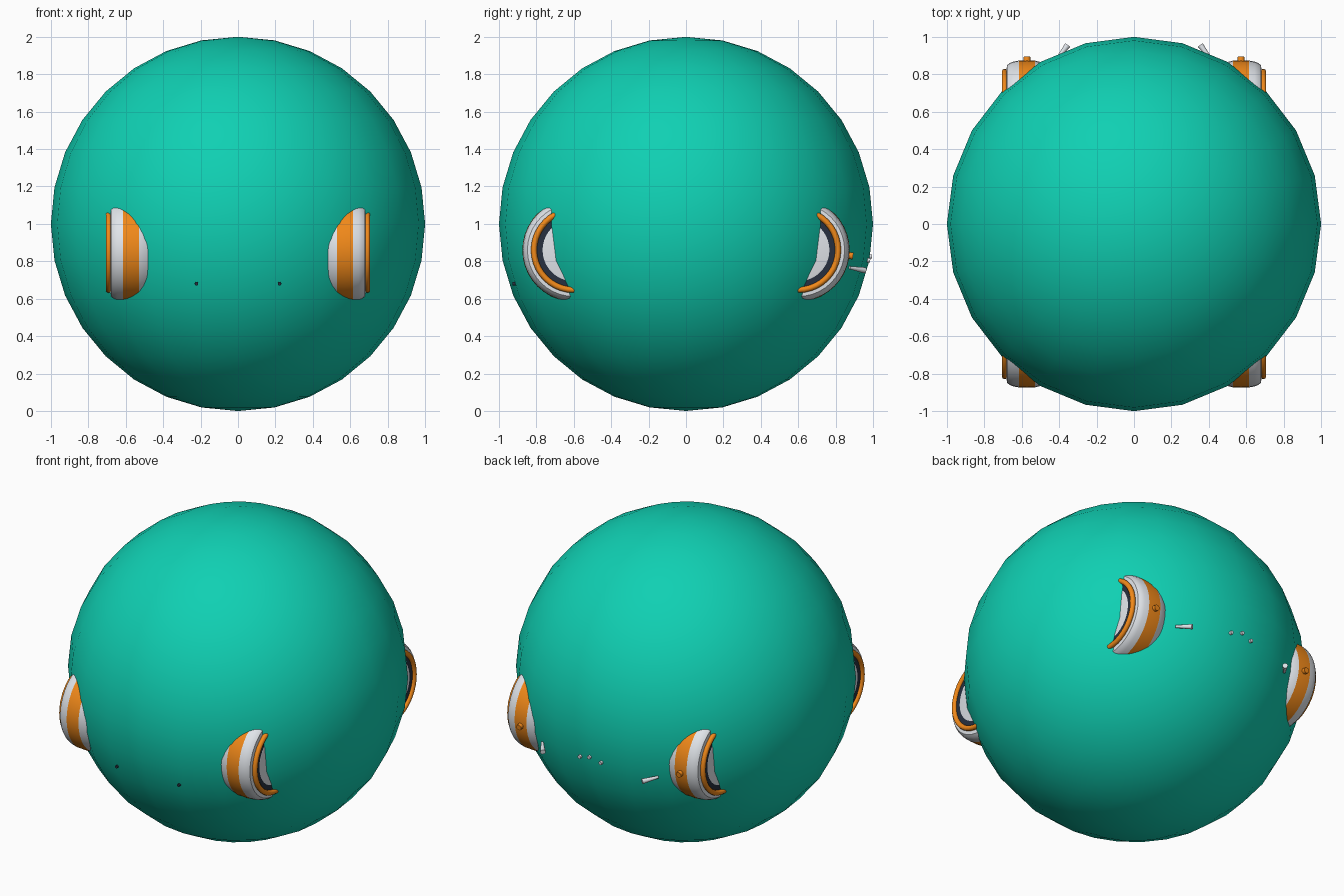
import bpy, math
from mathutils import Vector

if "Cube" in bpy.data.objects:
    bpy.data.objects.remove(bpy.data.objects["Cube"])


def mat(name, r, g, b):
    m = bpy.data.materials.new(name)
    m.diffuse_color = (r, g, b, 1)
    m.use_nodes = True
    m.node_tree.nodes["Principled BSDF"].inputs["Base Color"].default_value = m.diffuse_color
    return m


TEAL = mat("teal", 0.005, 0.63, 0.45)
ORANGE = mat("orange", 0.88, 0.25, 0.01)
WHITE = mat("white", 0.75, 0.78, 0.82)
DARK = mat("dark", 0.02, 0.03, 0.05)


def finish(name, material, angle=40):
    o = bpy.context.object
    o.name = name
    o.data.materials.append(material)
    bpy.ops.object.shade_smooth_by_angle(angle=math.radians(angle))
    return o


def lathe_x(name, profile, centre, side, material, seg=40):
    """Revolve (x, radius) points around an x axis through centre (y, z)."""
    verts, faces = [], []
    for x, r in profile:
        for k in range(seg):
            a = 2 * math.pi * k / seg
            verts.append((side * x, centre[0] + r * math.cos(a), centre[1] + r * math.sin(a)))
    for i in range(len(profile) - 1):
        for k in range(seg):
            n = (k + 1) % seg
            f = (i * seg + k, i * seg + n, (i + 1) * seg + n, (i + 1) * seg + k)
            faces.append(f if side < 0 else f[::-1])
    me = bpy.data.meshes.new(name)
    me.from_pydata(verts, [], faces)
    o = bpy.data.objects.new(name, me)
    bpy.context.collection.objects.link(o)
    bpy.context.view_layer.objects.active = o
    bpy.ops.object.select_all(action='DESELECT')
    o.select_set(True)
    return finish(name, material)


def spike(name, a, b, r1, r2, material):
    """Tapered cylinder from a to b."""
    a, b = Vector(a), Vector(b)
    bpy.ops.mesh.primitive_cone_add(vertices=12, radius1=r1, radius2=r2, depth=(b - a).length,
                                    location=(a + b) / 2,
                                    rotation=(b - a).to_track_quat('Z', 'Y').to_euler())
    return finish(name, material)


# Big enclosing ball
bpy.ops.mesh.primitive_uv_sphere_add(segments=24, ring_count=16, radius=1, location=(0, 0, 1))
finish("shell_ball", TEAL, 60)

# Four striped drum pods
for side, sn in ((-1, "left"), (1, "right")):
    for fy, yn in ((-1, "front"), (1, "back")):
        c = (fy * 0.6, 0.86)
        tag = f"{yn}_{sn}"
        lathe_x(f"pod_inner_{tag}", [(0.465, 0.001), (0.465, 0.245), (0.485, 0.262), (0.53, 0.273)],
                c, side, WHITE)
        lathe_x(f"pod_stripe_{tag}", [(0.53, 0.273), (0.572, 0.275), (0.615, 0.273)], c, side, ORANGE)
        lathe_x(f"pod_outer_{tag}", [(0.615, 0.273), (0.645, 0.268), (0.665, 0.26), (0.679, 0.248),
                                     (0.683, 0.2)], c, side, WHITE)
        lathe_x(f"pod_face_{tag}", [(0.683, 0.215), (0.69, 0.21), (0.69, 0.165)], c, side, DARK)
        lathe_x(f"pod_hub_{tag}", [(0.69, 0.167), (0.692, 0.16), (0.692, 0.001)], c, side, WHITE)
        bpy.ops.mesh.primitive_torus_add(major_segments=40, minor_segments=10, major_radius=0.213,
                                         minor_radius=0.016, location=(side * 0.691, c[0], c[1]),
                                         rotation=(0, math.pi / 2, 0))
        finish(f"pod_ring_{tag}", ORANGE)

    # Knob on each back pod, back spike, small front tip
    spike(f"pod_knob_{sn}", (side * 0.572, 0.84, 0.835), (side * 0.572, 0.893, 0.828),
          0.02, 0.018, ORANGE)
    spike(f"back_spike_{sn}", (side * 0.415, 0.875, 0.766), (side * 0.355, 0.955, 0.752),
          0.008, 0.016, WHITE)
    spike(f"front_tip_{sn}", (side * 0.222, -0.85, 0.68), (side * 0.222, -0.928, 0.68),
          0.012, 0.009, DARK)
    spike(f"back_side_stud_{sn}", (side * 0.075, 0.92, 0.81), (side * 0.075, 0.985, 0.805),
          0.014, 0.011, WHITE)

# Centre stud at the back
spike("back_centre_stud", (0, 0.93, 0.83), (0, 0.995, 0.825), 0.014, 0.011, WHITE)
